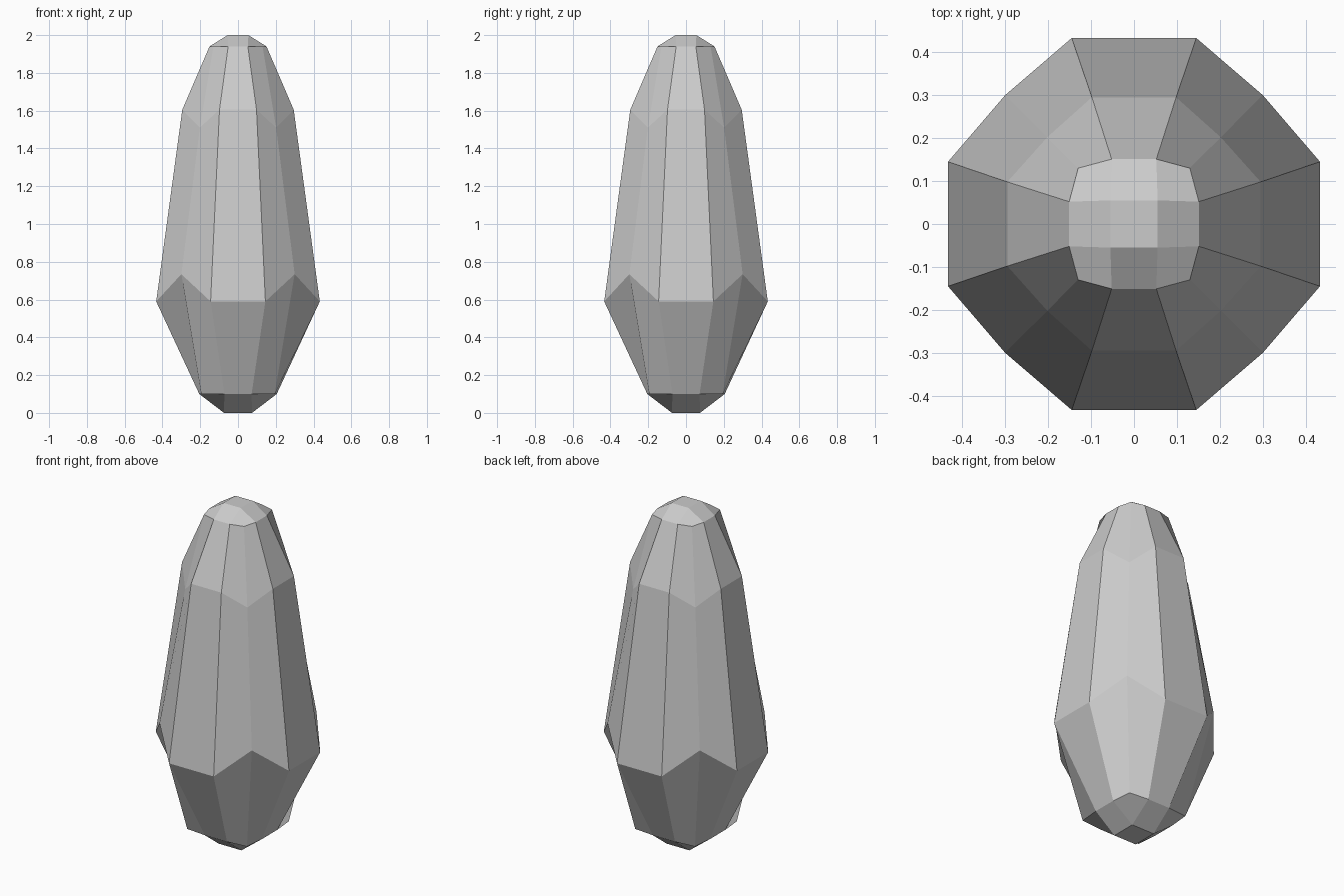
import bpy, bmesh

if "Cube" in bpy.data.objects:
    bpy.data.objects.remove(bpy.data.objects["Cube"])

# Each level: outer reach, half width of flat side, its height, diagonal corner reach, corner height
levels = [
    (0.205, 0.072, 0.10, 0.194, 0.10),
    (0.433, 0.145, 0.59, 0.300, 0.734),
    (0.295, 0.098, 1.605, 0.202, 1.51),
    (0.151, 0.052, 1.94, 0.130, 1.94),
]

bm = bmesh.new()


def ring(a, b, z, c, cz):
    """Twelve points: a corner plus the two ends of a flat side, four times round."""
    pts = []
    cx, sx = 1, 0
    for _ in range(4):
        for x, y, h in ((a, -b, z), (a, b, z), (c, c, cz)):
            pts.append(bm.verts.new((x * cx - y * sx, x * sx + y * cx, h)))
        cx, sx = -sx, cx
    return pts


def cap(r, s, z):
    """Close a ring with a three by three grid of quads."""
    inner = [bm.verts.new((x * s, y * s, z)) for x, y in ((1, 1), (-1, 1), (-1, -1), (1, -1))]
    bm.faces.new(inner)
    for i in range(4):
        k = 3 * i
        bm.faces.new((r[k + 1], r[k + 2], r[(k + 3) % 12], inner[i]))
        bm.faces.new((r[k], r[k + 1], inner[i], inner[i - 1]))


# Side walls
rings = [ring(*lv) for lv in levels]
for lo, hi in zip(rings, rings[1:]):
    for i in range(12):
        j = (i + 1) % 12
        bm.faces.new((lo[i], lo[j], hi[j], hi[i]))

# Bottom and top caps
cap(rings[0], 0.074, 0.0)
cap(rings[-1], 0.055, 2.0)

bmesh.ops.recalc_face_normals(bm, faces=bm.faces)
mesh = bpy.data.meshes.new("faceted_body")
bm.to_mesh(mesh)
bm.free()
bpy.context.collection.objects.link(bpy.data.objects.new("faceted_body", mesh))
